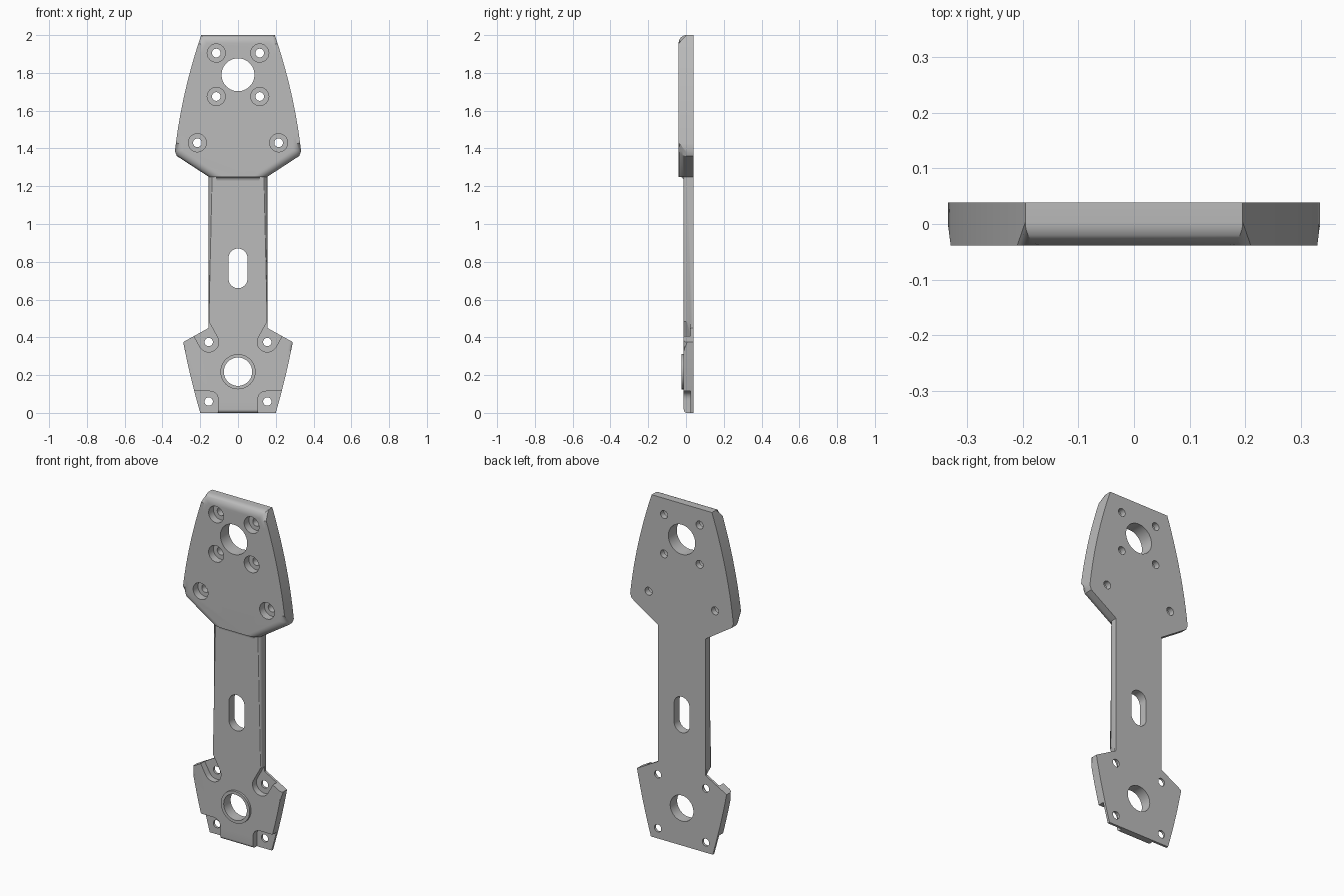
import bpy, bmesh, math
from mathutils import Matrix

if "Cube" in bpy.data.objects:
    bpy.data.objects.remove(bpy.data.objects["Cube"])

grey = bpy.data.materials.new("grey metal")
grey.use_nodes = True
grey.diffuse_color = (0.5, 0.5, 0.5, 1)
grey.node_tree.nodes["Principled BSDF"].inputs["Base Color"].default_value = (0.5, 0.5, 0.5, 1)

BACK, HEAD_FRONT, BODY_FRONT, POCKET = 0.039, -0.039, -0.012, 0.025
NECK = 1.25


def finish(bm, name):
    bmesh.ops.recalc_face_normals(bm, faces=bm.faces)
    mesh = bpy.data.meshes.new(name)
    bm.to_mesh(mesh)
    bm.free()
    mesh.materials.append(grey)
    obj = bpy.data.objects.new(name, mesh)
    bpy.context.collection.objects.link(obj)
    return obj


def prism(name, outline, front, back, round_edge=None, radius=0.0):
    """Extrude an x-z outline along y; round the front edges chosen by a rule."""
    bm = bmesh.new()
    face = bm.faces.new([bm.verts.new((x, front, z)) for x, z in outline])
    edges = [e for e in face.edges
             if round_edge and round_edge((e.verts[0].co + e.verts[1].co) / 2)]
    ext = bmesh.ops.extrude_face_region(bm, geom=[face], use_keep_orig=True)
    for v in ext["geom"]:
        if isinstance(v, bmesh.types.BMVert):
            v.co.y = back
    if edges:
        bmesh.ops.bevel(bm, geom=edges, offset=radius, segments=8, profile=0.5,
                        affect="EDGES", clamp_overlap=False)
    return finish(bm, name)


def mirrored(points):
    return points + [(-x, z) for x, z in reversed(points)]


def curve(a, ctrl, b, n=14):
    return [tuple((1 - t)**2 * p + 2 * t * (1 - t) * c + t * t * q
                  for p, c, q in zip(a, ctrl, b)) for t in (i / n for i in range(n + 1))]


def slot(cx, cz, r, length, angle, n=20):
    """Rounded slot outline starting at a circle and running along an angle."""
    pts = []
    for dist, start in ((length, -math.pi / 2), (0, math.pi / 2)):
        ox, oz = cx + dist * math.cos(angle), cz + dist * math.sin(angle)
        for i in range(n + 1):
            a = angle + start + math.pi * i / n
            pts.append((ox + r * math.cos(a), oz + r * math.sin(a)))
    return pts


def circle(cx, cz, r, n=40):
    return [(cx + r * math.cos(2 * math.pi * i / n),
             cz + r * math.sin(2 * math.pi * i / n)) for i in range(n)]


def cut(obj, outline, front=-0.2, back=0.2):
    cutter = prism("cutter", outline, front, back)
    cutter.hide_render = True
    mod = obj.modifiers.new("cut", "BOOLEAN")
    mod.operation, mod.solver, mod.object = "DIFFERENCE", "EXACT", cutter
    bpy.context.view_layer.objects.active = obj
    bpy.ops.object.modifier_apply(modifier=mod.name)
    bpy.data.objects.remove(cutter)


# Thick head plate with a rounded rim and curved sides
side = curve((0.195, 2.0), (0.3, 1.69), (0.334, 1.385))
head = prism("head_plate", mirrored(side + [(0.324, 1.36), (0.155, NECK)]),
             HEAD_FRONT, BACK, lambda m: m.z > NECK + 0.01, 0.042)
cut(head, circle(0, 1.79, 0.087, 64))
for x, z in ((0.115, 1.905), (0.115, 1.675), (0.215, 1.43)):
    for s in (-1, 1):
        cut(head, circle(s * x, z, 0.048), back=0.005)
        cut(head, circle(s * x, z, 0.023))

# Thin shaft running into the flared foot
foot_side = curve((0.29, 0.375), (0.255, 0.19), (0.2, 0), 8)
body = prism("shaft_and_foot", mirrored([(0.155, NECK), (0.155, 0.45)] + foot_side),
             BODY_FRONT, BACK,
             lambda m: m.z < 0.375 or (0.5 < m.z < 1.2), 0.018)
cut(body, slot(0, 0.71, 0.05, 0.11, math.pi / 2))
cut(body, circle(0, 0.218, 0.075, 64))

# Foot screw holes with open pockets
for s in (-1, 1):
    direction = math.pi / 2 - s * math.radians(29)
    cut(body, slot(s * 0.155, 0.375, 0.053, 0.2, direction), back=POCKET)
    corner = [(0.4, 0.115), (0.4, -0.1), (0.105, -0.1), (0.105, 0.065)]
    corner += curve((0.105, 0.065), (0.105, 0.115), (0.155, 0.115), 8)[1:]
    cut(body, [(s * x, z) for x, z in corner], back=POCKET)
    for z in (0.06, 0.375):
        cut(body, circle(s * 0.155, z, 0.022))

# Raised ring around the foot bore
ring = prism("bore_ring", circle(0, 0.218, 0.093, 64), -0.025, BODY_FRONT)
cut(ring, circle(0, 0.218, 0.075, 64))

# Concave fillet where the shaft meets the head
r = 0.022
profile = [(BODY_FRONT, NECK)]
for i in range(9):
    a = math.pi / 2 * i / 8
    profile.append((BODY_FRONT - r + r * math.sin(a), NECK - r + r * math.cos(a)))
profile = [(y, z) for y, z in profile]
fillet = prism("neck_fillet", profile, -0.115, 0.115)
fillet.data.transform(Matrix(((0, 1, 0, 0), (1, 0, 0, 0), (0, 0, 1, 0), (0, 0, 0, 1))))
fillet.data.flip_normals()

# Smooth curved surfaces, keep sharp edges
bpy.ops.object.select_all(action="DESELECT")
for obj in (head, body, ring, fillet):
    obj.select_set(True)
bpy.context.view_layer.objects.active = head
bpy.ops.object.shade_smooth_by_angle(angle=math.radians(30))
